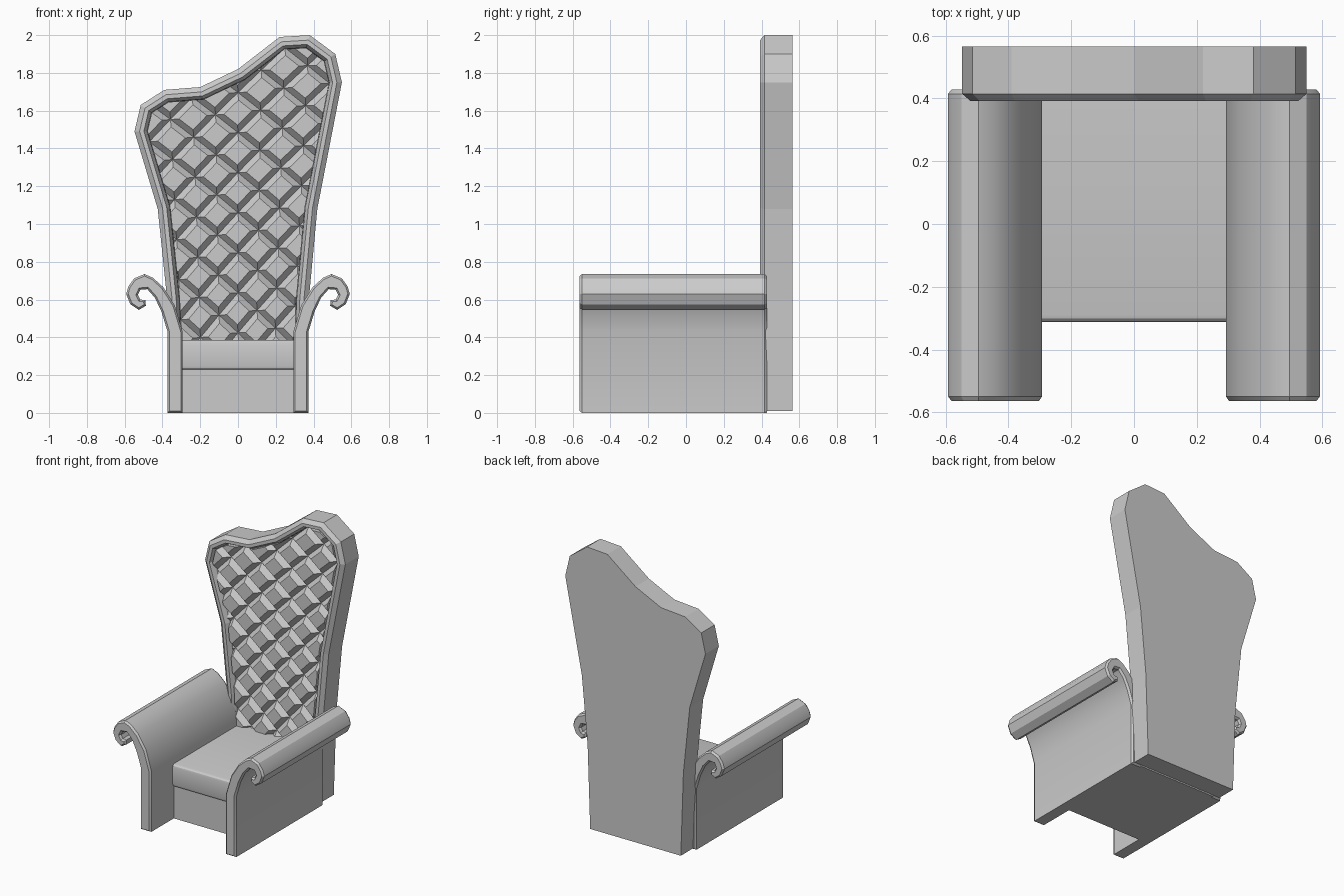
import bpy, bmesh, math
from mathutils import Vector

if "Cube" in bpy.data.objects:
    bpy.data.objects.remove(bpy.data.objects["Cube"])


def finish(name, bm):
    bmesh.ops.recalc_face_normals(bm, faces=bm.faces)
    me = bpy.data.meshes.new(name)
    bm.to_mesh(me)
    bm.free()
    ob = bpy.data.objects.new(name, me)
    bpy.context.collection.objects.link(ob)
    return ob


def prism(profile, y0, y1):
    """Extrude an (x, z) profile from y0 to y1; returns bmesh."""
    bm = bmesh.new()
    f = bm.faces.new([bm.verts.new((x, y0, z)) for x, z in profile])
    ext = bmesh.ops.extrude_face_region(bm, geom=[f], use_keep_orig=True)["geom"]
    for v in ext:
        if isinstance(v, bmesh.types.BMVert):
            v.co.y = y1
    bmesh.ops.recalc_face_normals(bm, faces=bm.faces)
    return bm


def caps(bm, sides):
    bm.normal_update()
    return [f for f in bm.faces for s in sides if f.normal.y * s > 0.99]


def inset(bm, face, t, d):
    bmesh.ops.inset_region(bm, faces=[face], thickness=t, depth=d, use_even_offset=True)


def smooth(ob, angle=25):
    bpy.ops.object.select_all(action='DESELECT')
    ob.select_set(True)
    bpy.context.view_layer.objects.active = ob
    bpy.ops.object.shade_smooth_by_angle(angle=math.radians(angle))


def box(name, x, y0, y1, z0, z1, bevel):
    bm = prism([(-x, z0), (x, z0), (x, z1), (-x, z1)], y0, y1)
    if bevel:
        edges = [e for e in bm.edges if all(v.co.y < y0 + 1e-4 for v in e.verts)
                 and abs(e.verts[0].co.z - e.verts[1].co.z) < 1e-4]
        bmesh.ops.bevel(bm, geom=edges, offset=bevel, segments=3, profile=0.5, affect='EDGES')
    ob = finish(name, bm)
    smooth(ob)


# Backrest: lopsided outline with chamfered, recessed frame
outline = [(-0.355, 0.01), (0.355, 0.01), (0.375, 0.6), (0.42, 1.08), (0.55, 1.75),
           (0.515, 1.9), (0.38, 2.0), (0.22, 1.99), (0.0, 1.82), (-0.2, 1.725),
           (-0.39, 1.71), (-0.515, 1.63), (-0.548, 1.49), (-0.425, 1.08), (-0.375, 0.6)]
bm = prism(outline, 0.415, 0.565)
front = caps(bm, [-1])[0]
for t, d in [(0.026, 0.023), (0.022, 0.0), (0.016, -0.03), (0.002, -0.025)]:
    inset(bm, front, t, d)
inner = [(v.co.x, v.co.z) for v in front.verts]
finish("backrest_frame", bm)

# Tufted panel: sheared diamond grid of raised pads, trimmed to the frame
W, H, N = 0.245, 0.212, 16
bm = bmesh.new()
grid = {}
for i in range(-2, 26):
    for j in range(-2, 26):
        u, z = (i - j) * W / 2, (i + j) * H / 2
        if abs(u) < 1.0 and -0.1 < z < 2.4:
            s = 0.75 + 0.14 * z
            grid[i, j] = bm.verts.new((u * s, 0.437, z + 0.1 * u))
for (i, j) in list(grid):
    keys = [(i, j), (i + 1, j), (i + 1, j + 1), (i, j + 1)]
    if all(k in grid for k in keys):
        bm.faces.new([grid[k] for k in keys])
for v in [v for v in bm.verts if not v.link_faces]:
    bm.verts.remove(v)
ext = bmesh.ops.extrude_face_region(bm, geom=list(bm.faces), use_keep_orig=True)["geom"]
for v in ext:
    if isinstance(v, bmesh.types.BMVert):
        v.co.y = 0.48
bmesh.ops.recalc_face_normals(bm, faces=bm.faces)
bmesh.ops.inset_individual(bm, faces=caps(bm, [-1]), thickness=0.03, depth=0.036,
                           use_even_offset=True)
panel = finish("tufted_panel", bm)
cutter = finish("panel_cutter", prism(inner, 0.2, 0.47))
cutter.hide_render = True
mod = panel.modifiers.new("trim", 'BOOLEAN')
mod.operation, mod.object, mod.solver = 'INTERSECT', cutter, 'EXACT'
bpy.context.view_layer.objects.active = panel
bpy.ops.object.modifier_apply(modifier=mod.name)
bpy.data.objects.remove(cutter)

# Scrolled arms
scroll = [(0.293, 0), (0.293, 0.43), (0.335, 0.57), (0.395, 0.665), (0.45, 0.715),
          (0.495, 0.735), (0.55, 0.712), (0.58, 0.67), (0.592, 0.63), (0.57, 0.575),
          (0.525, 0.545), (0.488, 0.567), (0.49, 0.597), (0.518, 0.6), (0.53, 0.625),
          (0.517, 0.652), (0.48, 0.655), (0.44, 0.61), (0.405, 0.535), (0.373, 0.43),
          (0.373, 0)]
for side, label in [(-1, "left"), (1, "right")]:
    bm = prism([(side * x, z) for x, z in scroll], -0.55, 0.415)
    for f in caps(bm, [-1, 1]):
        inset(bm, f, 0.01, 0.014)
    smooth(finish("arm_" + label, bm))

# Seat base and cushion
box("seat_base", 0.3, -0.3, 0.43, 0.0, 0.235, 0)
box("seat_cushion", 0.3, -0.312, 0.44, 0.227, 0.387, 0.022)
